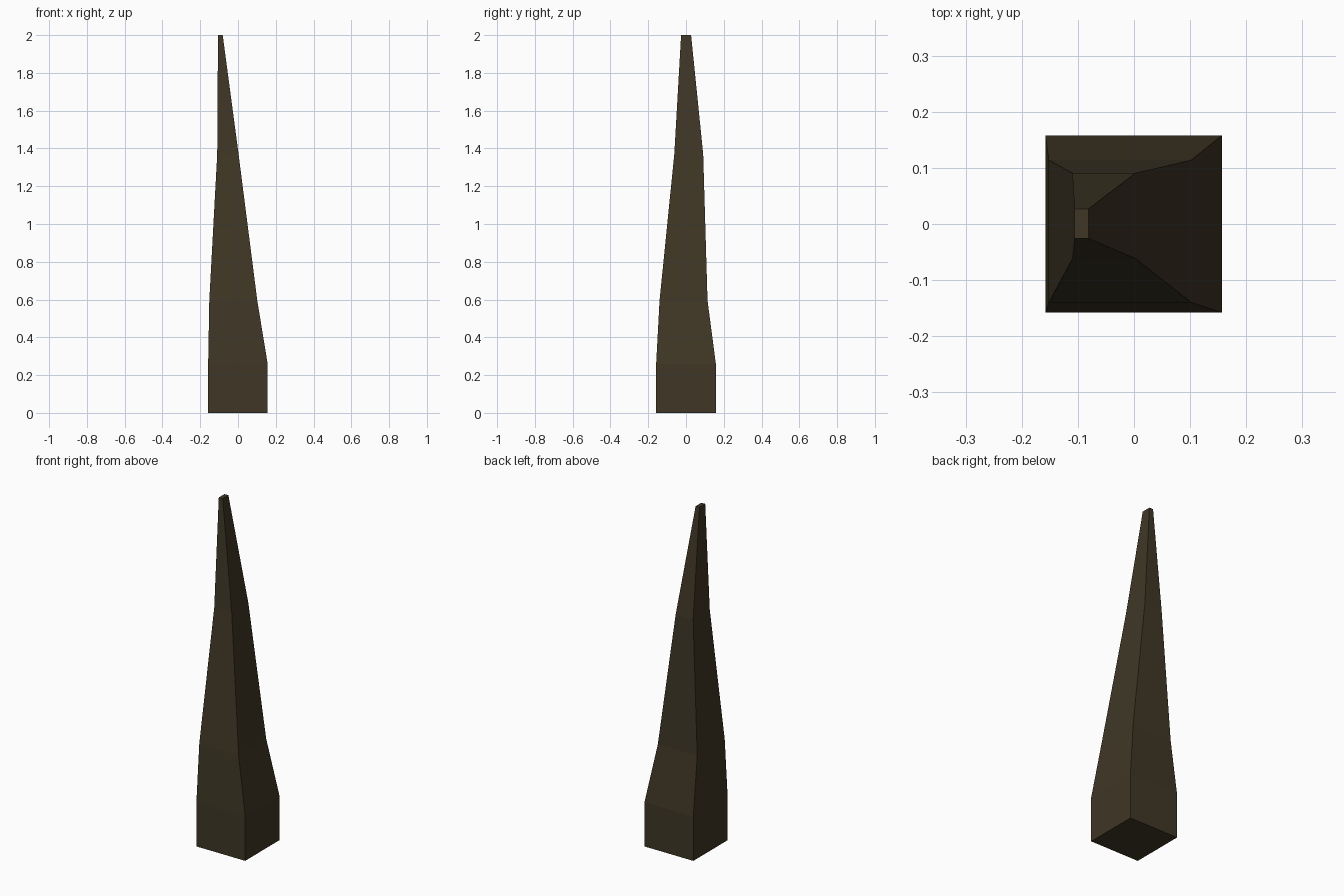
import bpy
import bmesh

if "Cube" in bpy.data.objects:
    bpy.data.objects.remove(bpy.data.objects["Cube"])

# Dark brown material
mat = bpy.data.materials.new("dark brown")
mat.diffuse_color = (0.05, 0.038, 0.019, 1)
mat.use_nodes = True
mat.node_tree.nodes["Principled BSDF"].inputs["Base Color"].default_value = mat.diffuse_color

# Rectangular cross-sections: z, x min, x max, y min, y max
sections = [
    (0.00, -0.158, 0.157, -0.158, 0.158),
    (0.26, -0.158, 0.157, -0.158, 0.158),
    (0.595, -0.152, 0.102, -0.140, 0.114),
    (1.37, -0.110, 0.003, -0.062, 0.091),
    (2.00, -0.106, -0.081, -0.026, 0.027),
]

# Bent, tapering spike lofted through the sections
bm = bmesh.new()
rings = [[bm.verts.new(p) for p in ((x0, y0, z), (x1, y0, z), (x1, y1, z), (x0, y1, z))]
         for z, x0, x1, y0, y1 in sections]
for low, high in zip(rings, rings[1:]):
    for i in range(4):
        j = (i + 1) % 4
        bm.faces.new((low[i], low[j], high[j], high[i]))
bm.faces.new(rings[0][::-1])
bm.faces.new(rings[-1])
bmesh.ops.recalc_face_normals(bm, faces=bm.faces)

mesh = bpy.data.meshes.new("spike")
bm.to_mesh(mesh)
bm.free()
mesh.materials.append(mat)
bpy.context.collection.objects.link(bpy.data.objects.new("spike", mesh))
